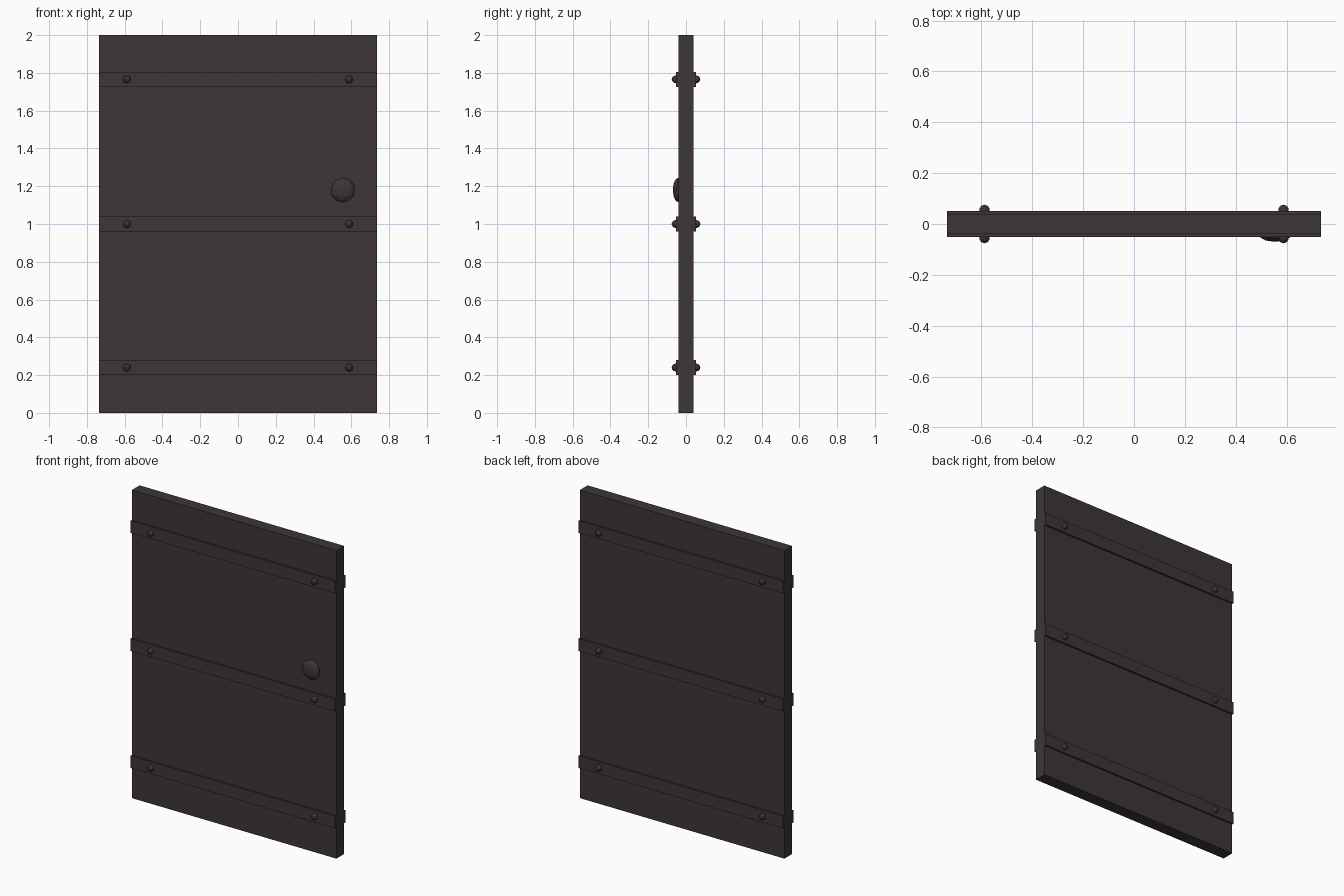
import bpy, math

if "Cube" in bpy.data.objects:
    bpy.data.objects.remove(bpy.data.objects["Cube"])

def make_mat(name, rgb):
    m = bpy.data.materials.new(name)
    m.diffuse_color = (*rgb, 1)
    m.use_nodes = True
    m.node_tree.nodes["Principled BSDF"].inputs["Base Color"].default_value = m.diffuse_color
    return m

dark = make_mat("dark brown", (0.047, 0.037, 0.037))

def finish(name):
    ob = bpy.context.object
    ob.name = name
    ob.data.materials.append(dark)
    return ob

def box(name, center, size):
    bpy.ops.mesh.primitive_cube_add(size=1, location=center)
    ob = finish(name)
    ob.scale = size
    return ob

def ball(name, center, radii, subdivisions):
    bpy.ops.mesh.primitive_ico_sphere_add(subdivisions=subdivisions, radius=1, location=center)
    ob = finish(name)
    ob.scale = radii
    return ob

# Door slab
box("door_panel", (0, 0, 1), (1.47, 0.08, 2))

# Straps and rivets on both faces
for side, face in ((-1, "front"), (1, "back")):
    for z, level in ((0.24, "lower"), (1.0, "middle"), (1.766, "upper")):
        box(f"{face}_{level}_strap", (0, side * 0.045, z), (1.47, 0.014, 0.08))
        for x, hand in ((-0.588, "left"), (0.588, "right")):
            ball(f"{face}_{level}_{hand}_rivet", (x, side * 0.054, z),
                 (0.021, 0.022, 0.021), 2)

# Low round knob on the front only
ball("knob", (0.555, -0.042, 1.18), (0.065, 0.028, 0.065), 2)
